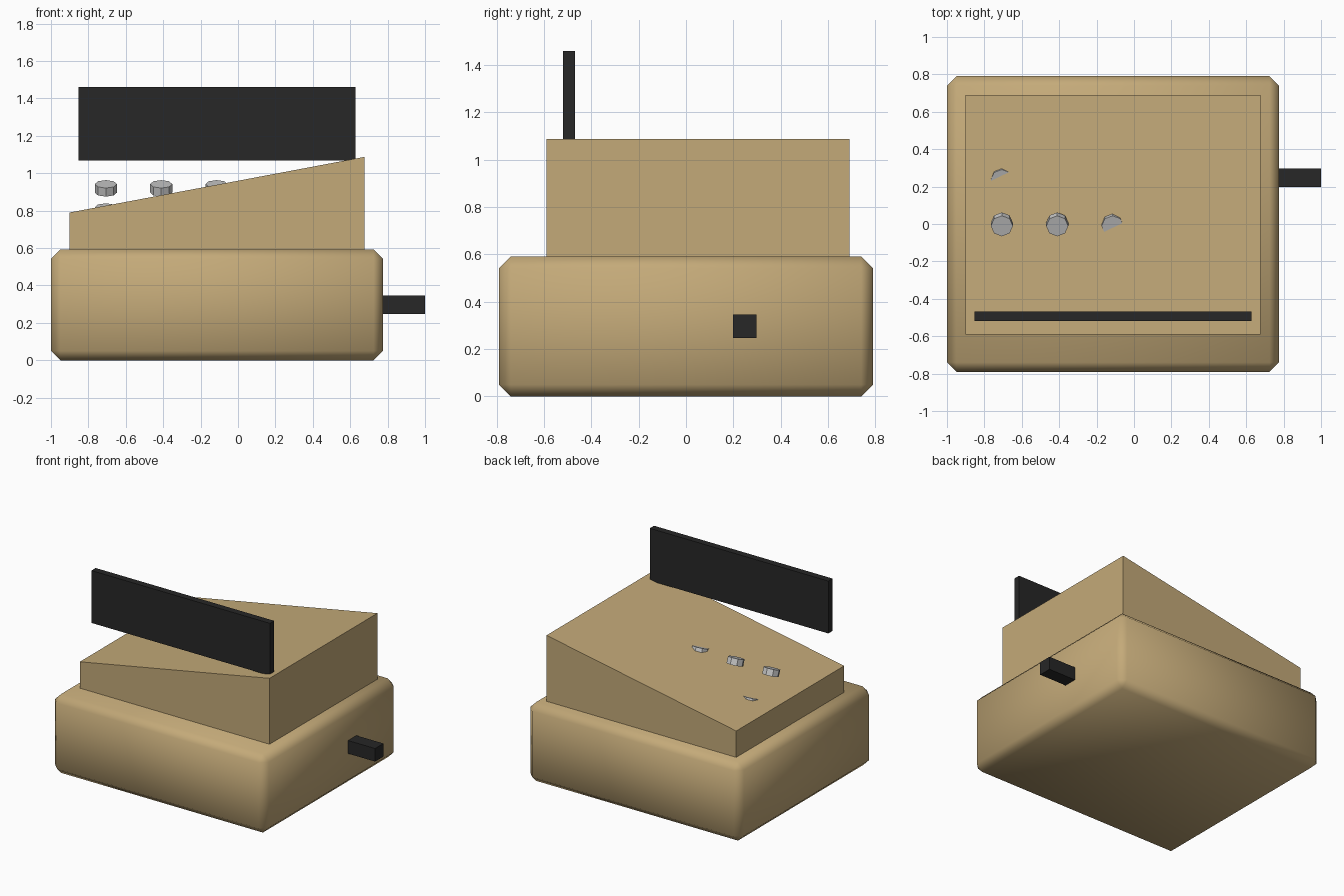
import bpy, bmesh
from math import radians
from mathutils import Vector

if "Cube" in bpy.data.objects:
    bpy.data.objects.remove(bpy.data.objects["Cube"])

CX = -0.1125  # centre line of the cabinet


def material(name, rgb):
    m = bpy.data.materials.new(name)
    m.diffuse_color = (*rgb, 1)
    m.use_nodes = True
    m.node_tree.nodes["Principled BSDF"].inputs["Base Color"].default_value = m.diffuse_color
    return m


tan = material("tan_casing", (0.55, 0.40, 0.19))
black = material("black_plastic", (0.02, 0.02, 0.02))


def box(name, lo, hi, mat):
    lo, hi = Vector(lo), Vector(hi)
    bpy.ops.mesh.primitive_cube_add(size=1, location=(lo + hi) / 2)
    ob = bpy.context.object
    ob.name = name
    ob.scale = hi - lo
    bpy.ops.object.transform_apply(location=False, rotation=False, scale=True)
    ob.data.materials.append(mat)
    return ob


# Drawer cabinet with chamfered, smoothly shaded edges
base = box("drawer_cabinet", (-1, -0.79, 0), (0.775, 0.79, 0.592), tan)
bevel = base.modifiers.new("chamfer", 'BEVEL')
bevel.width = 0.05
bevel.segments = 1
bpy.ops.object.modifier_apply(modifier=bevel.name)
bpy.ops.object.shade_smooth_by_angle(angle=radians(60))

# Sloped upper housing: a side profile extruded from front to back
profile = [(-0.9, 0.58), (0.675, 0.58), (0.675, 1.087), (-0.9, 0.79)]
bm = bmesh.new()
face = bm.faces.new([bm.verts.new((x, -0.59, z)) for x, z in profile])
ext = bmesh.ops.extrude_face_region(bm, geom=[face])
bmesh.ops.translate(bm, vec=(0, 1.28, 0),
                    verts=[g for g in ext["geom"] if isinstance(g, bmesh.types.BMVert)])
bmesh.ops.recalc_face_normals(bm, faces=bm.faces)
mesh = bpy.data.meshes.new("sloped_housing")
bm.to_mesh(mesh)
bm.free()
mesh.materials.append(tan)
bpy.context.collection.objects.link(bpy.data.objects.new("sloped_housing", mesh))

# Display panel and side handle
box("display_panel", (CX - 0.741, -0.519, 1.067), (CX + 0.741, -0.469, 1.46), black)
box("side_handle", (0.75, 0.198, 0.248), (1, 0.297, 0.346), black)

# Octagonal keys, tilted to the front; the lower row is mostly sunk in the housing
for row, (y, z) in enumerate([(-0.002, 0.919), (0.245, 0.795)]):
    for col in range(3):
        bpy.ops.mesh.primitive_cylinder_add(
            vertices=8, radius=0.059, depth=0.049,
            location=(CX - 0.594 + 0.296 * col, y, z), rotation=(0.37, 0, 0))
        bpy.context.object.name = f"key_{row + 1}_{col + 1}"
